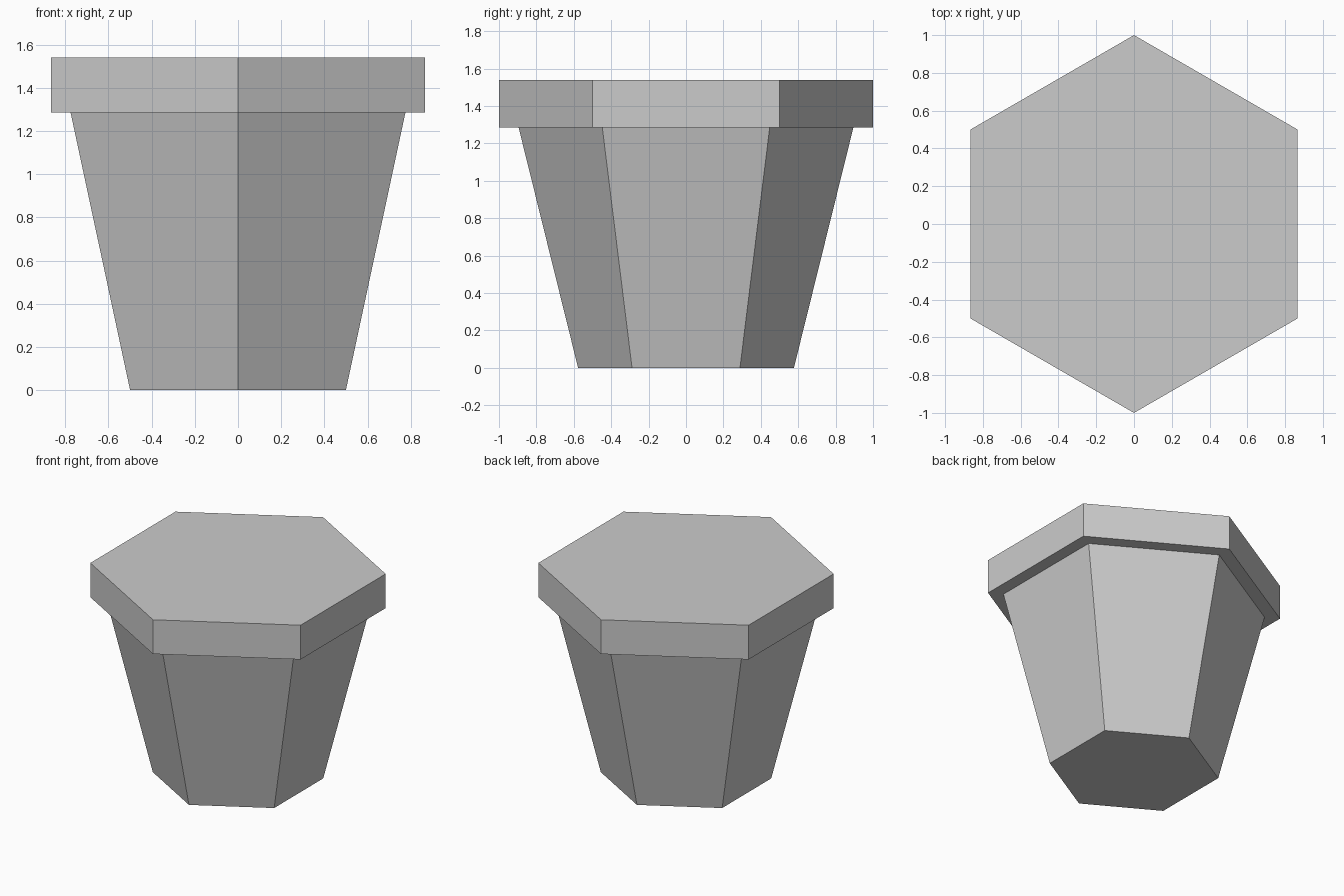
import bpy

cube = bpy.data.objects.get("Cube")
if cube:
    bpy.data.objects.remove(cube, do_unlink=True)

SIDES = 6
RIM_BOTTOM, RIM_TOP = 1.285, 1.54

# Single plain grey for the whole pot
grey = bpy.data.materials.new("light grey")
grey.use_nodes = True
colour = (0.6, 0.6, 0.6, 1)
grey.diffuse_color = colour
grey.node_tree.nodes["Principled BSDF"].inputs["Base Color"].default_value = colour


def hex_section(name, z_low, z_high, r_low, r_high):
    """Flat-shaded six-sided frustum with corners on the y axis."""
    bpy.ops.mesh.primitive_cone_add(
        vertices=SIDES, radius1=r_low, radius2=r_high,
        depth=z_high - z_low, location=(0, 0, (z_low + z_high) / 2))
    obj = bpy.context.object
    obj.name = obj.data.name = name
    obj.data.materials.append(grey)
    return obj


# Tapered body, widening towards the rim
hex_section("pot_body", 0, RIM_BOTTOM, 0.577, 0.895)
# Closed overhanging rim
hex_section("pot_rim", RIM_BOTTOM, RIM_TOP, 1, 1)
